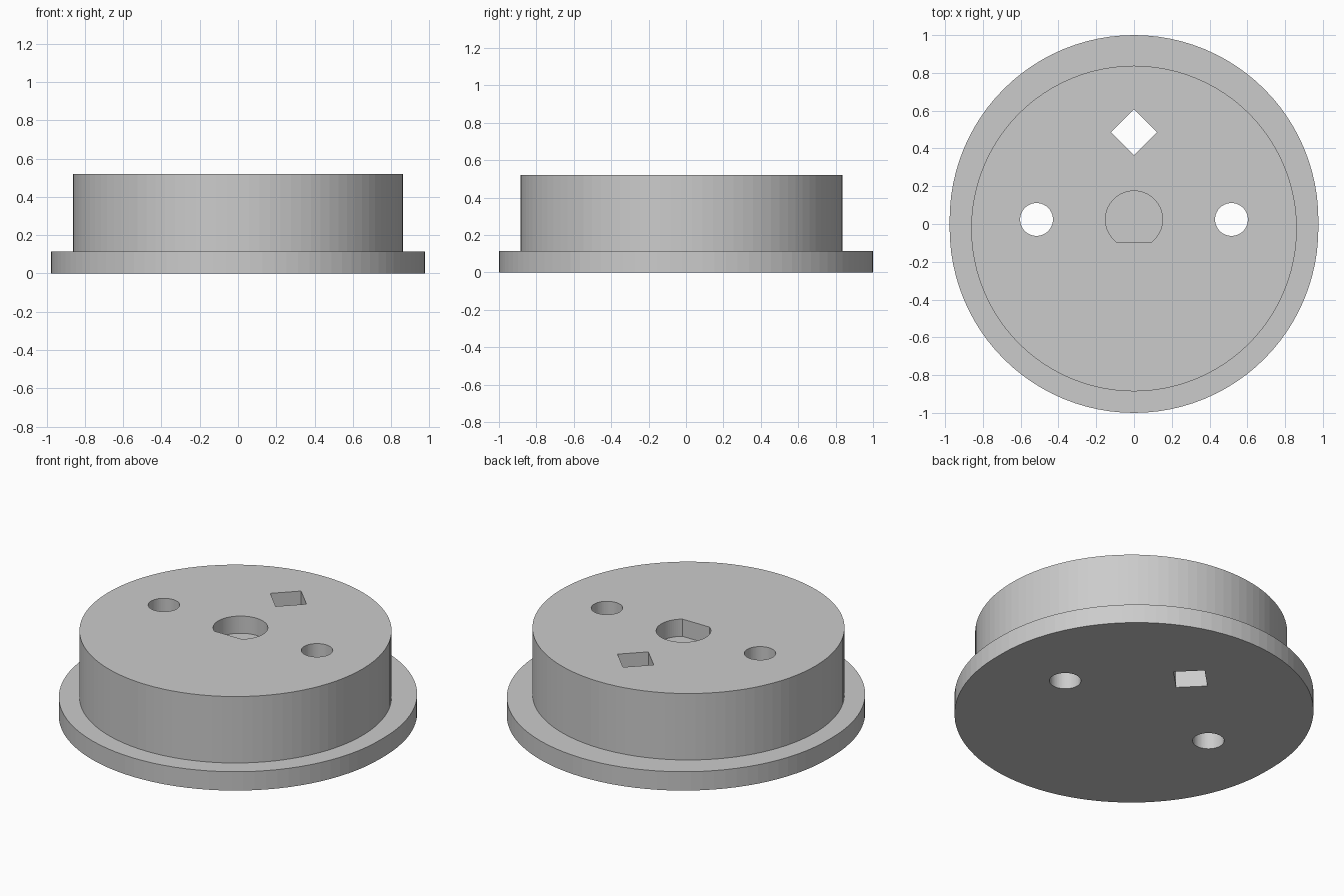
import bpy, bmesh
from math import cos, sin, pi, asin

old = bpy.data.objects.get("Cube")
if old:
    bpy.data.objects.remove(old, do_unlink=True)

grey = bpy.data.materials.new("light_grey")
grey.use_nodes = True
colour = (0.6, 0.6, 0.6, 1)
grey.diffuse_color = colour
grey.node_tree.nodes["Principled BSDF"].inputs["Base Color"].default_value = colour

OFFSET = 0.024   # body and drilled features sit this far either side of the centre
TOP = 0.52
RIM = 0.115


def arc(x, y, r, start=0.0, end=2 * pi, n=96, closed=True):
    steps = n if closed else n - 1
    return [(x + r * cos(start + (end - start) * i / steps),
             y + r * sin(start + (end - start) * i / steps)) for i in range(n)]


def prism(name, outline, z0, z1):
    """Extrude a flat outline from z0 up to z1."""
    bm = bmesh.new()
    face = bm.faces.new([bm.verts.new((x, y, z0)) for x, y in outline])
    top = bmesh.ops.extrude_face_region(bm, geom=[face])["geom"]
    verts = [v for v in top if isinstance(v, bmesh.types.BMVert)]
    bmesh.ops.translate(bm, verts=verts, vec=(0, 0, z1 - z0))
    bmesh.ops.recalc_face_normals(bm, faces=bm.faces)
    mesh = bpy.data.meshes.new(name)
    bm.to_mesh(mesh)
    bm.free()
    mesh.materials.append(grey)
    obj = bpy.data.objects.new(name, mesh)
    bpy.context.collection.objects.link(obj)
    return obj


def combine(target, tool, operation):
    """Apply a boolean and remove the helper."""
    tool.hide_render = True
    mod = target.modifiers.new(operation.lower(), "BOOLEAN")
    mod.operation, mod.solver, mod.object = operation, "EXACT", tool
    bpy.context.view_layer.objects.active = target
    bpy.ops.object.modifier_apply(modifier=mod.name)
    bpy.data.objects.remove(tool, do_unlink=True)


# Flange: two half circles slightly pulled apart
half = dict(r=0.976, n=49, closed=False)
outline = (arc(0, OFFSET, start=0, end=pi, **half)
           + arc(0, -OFFSET, start=pi, end=2 * pi, **half))
hub = prism("flanged_hub", outline, 0, RIM)

# Raised round body
combine(hub, prism("body", arc(0, -OFFSET, 0.862), RIM / 2, TOP), "UNION")

# Two round through holes
for side in (-1, 1):
    hole = prism("round_hole", arc(side * 0.516, OFFSET, 0.087, n=64), -0.1, TOP + 0.1)
    combine(hub, hole, "DIFFERENCE")

# Square through hole turned on its corner
diamond = prism("square_hole", arc(0, 0.485, 0.122, n=4), -0.1, TOP + 0.1)
combine(hub, diamond, "DIFFERENCE")

# Shallow D-shaped socket with its flat towards the front
flat = asin(0.12 / 0.151)
socket = prism("socket", arc(0, OFFSET, 0.151, -flat, pi + flat, 64, False),
               TOP - 0.105, TOP + 0.1)
combine(hub, socket, "DIFFERENCE")
